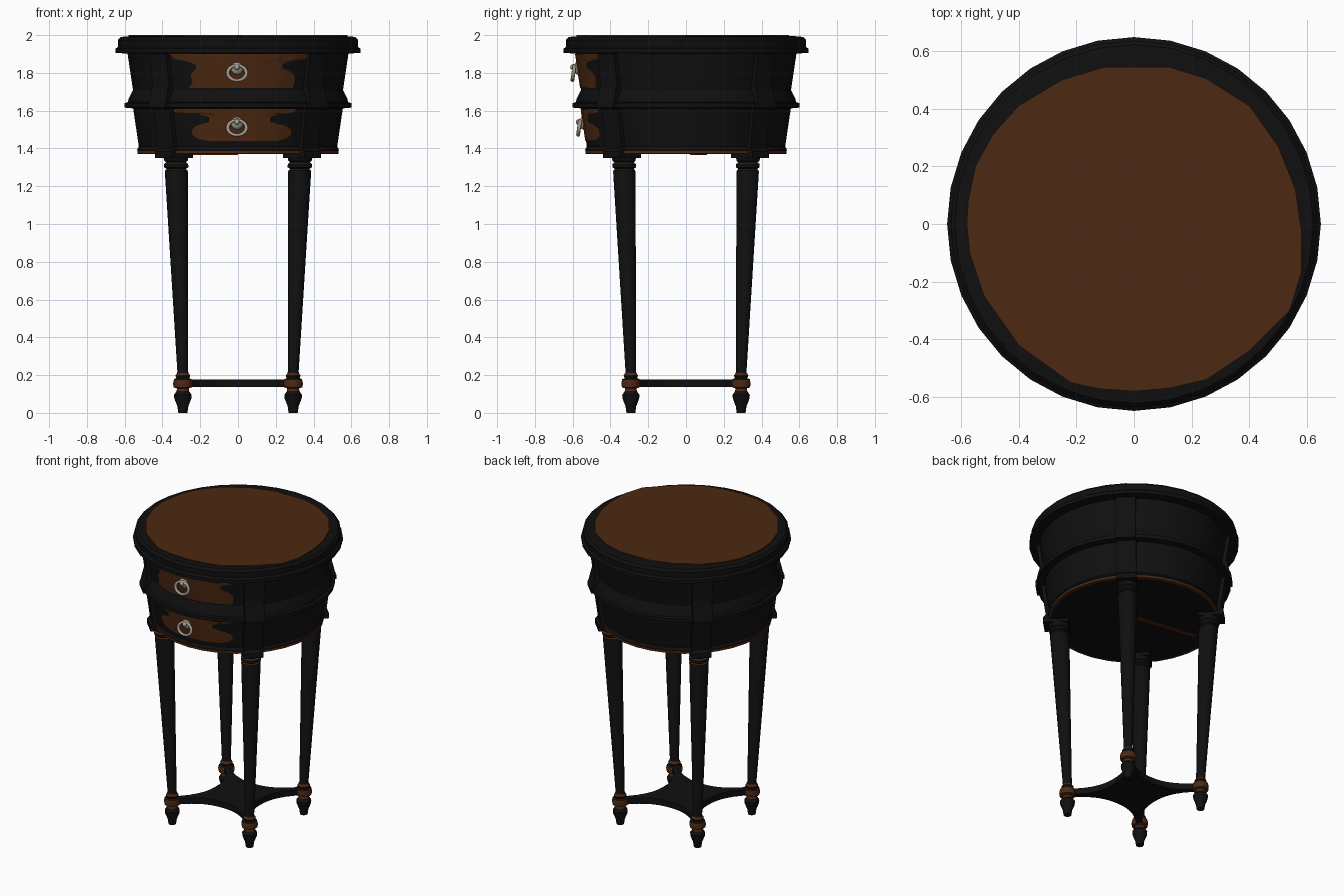
import bpy, bmesh, math
from mathutils import Matrix

if "Cube" in bpy.data.objects:
    bpy.data.objects.remove(bpy.data.objects["Cube"])


def material(name, rgb):
    m = bpy.data.materials.new(name)
    m.diffuse_color = (*rgb, 1)
    m.use_nodes = True
    m.node_tree.nodes["Principled BSDF"].inputs["Base Color"].default_value = m.diffuse_color
    return m


BLACK = material("black_paint", (0.005, 0.005, 0.005))
BROWN = material("brown_wood", (0.075, 0.022, 0.006))
SILVER = material("aged_silver", (0.36, 0.34, 0.28))
SIDES = 32


def finish(name, bm, mats=(BLACK,), recalc=True):
    if recalc:
        bmesh.ops.recalc_face_normals(bm, faces=bm.faces)
    me = bpy.data.meshes.new(name)
    bm.to_mesh(me)
    bm.free()
    for m in mats:
        me.materials.append(m)
    me.shade_smooth()
    me.set_sharp_from_angle(angle=math.radians(30))
    ob = bpy.data.objects.new(name, me)
    bpy.context.collection.objects.link(ob)
    return ob


def lathe(name, profile, sides, centre=lambda z: (0, 0), mats=(BLACK, BROWN)):
    """profile rows are (radius, z, material of the band up to the next row)"""
    bm = bmesh.new()
    rings = []
    for r, z, _ in profile:
        cx, cy = centre(z)
        rings.append([bm.verts.new((cx + r * math.cos(2 * math.pi * i / sides),
                                    cy + r * math.sin(2 * math.pi * i / sides), z))
                      for i in range(sides)])
    for k in range(len(rings) - 1):
        for i in range(sides):
            j = (i + 1) % sides
            f = bm.faces.new((rings[k][i], rings[k][j], rings[k + 1][j], rings[k + 1][i]))
            f.material_index = profile[k][2]
    bm.faces.new(rings[0]).material_index = 0
    bm.faces.new(rings[-1]).material_index = 0
    return finish(name, bm, mats)


def prism(name, pts, z0, z1, mats=(BLACK,)):
    bm = bmesh.new()
    f = bm.faces.new([bm.verts.new((x, y, z0)) for x, y in pts])
    up = bmesh.ops.extrude_face_region(bm, geom=[f])["geom"]
    bmesh.ops.translate(bm, vec=(0, 0, z1 - z0),
                        verts=[v for v in up if isinstance(v, bmesh.types.BMVert)])
    return finish(name, bm, mats)


# Round case: bottom rim, lower drawer tier, middle band, upper drawer tier
lathe("case", [(0.515, 1.37, 1), (0.532, 1.372, 1), (0.532, 1.388, 0), (0.535, 1.392, 0),
               (0.525, 1.41, 0), (0.555, 1.612, 0), (0.60, 1.616, 0), (0.60, 1.64, 0),
               (0.583, 1.645, 0), (0.578, 1.665, 0), (0.556, 1.71, 0), (0.586, 1.91, 0)], SIDES)

# Table top with moulded edge
lathe("table_top", [(0.58, 1.903, 0), (0.648, 1.905, 0), (0.648, 1.928, 0), (0.634, 1.938, 0),
                    (0.636, 1.975, 0), (0.622, 1.99, 0), (0.58, 1.994, 0)], SIDES)

# Worn brown panel on the top
prism("top_panel", [(-.58, 0), (-.575, .08), (-.55, .2), (-.49, .31), (-.4, .41), (-.25, .5),
                    (-.1, .545), (.12, .545), (.25, .505), (.4, .41), (.5, .27), (.56, .12),
                    (.58, -.02), (.58, -.17), (.54, -.3), (.4, -.44), (.25, -.54), (.12, -.57),
                    (0, -.58), (-.12, -.572), (-.22, -.55), (-.4, -.42), (-.52, -.25),
                    (-.57, -.1)], 1.993, 2.0, (BROWN,))

# Brown streak on the underside
prism("underside_streak", [(0, 0.02), (0, 0.05), (-0.42, 0.11), (-0.42, 0.08)],
      1.365, 1.371, (BROWN,))


def surface_y(x, r):
    """front depth of the faceted case at x for corner radius r"""
    step = 2 * math.pi / SIDES
    a = math.asin(x / r)
    off = (a % step) - step / 2
    rr = r * math.cos(step / 2) / math.cos(off)
    return -math.sqrt(rr * rr - x * x) - 0.004


def drawer_patch(name, rows, z0, r0, z1, r1):
    """rows are (left x, right x, z) laid on the conical drawer front"""
    bm = bmesh.new()
    n = 24
    grid = []
    for xl, xr, z in rows:
        r = r0 + (r1 - r0) * (z - z0) / (z1 - z0)
        xs = [xl + (xr - xl) * i / n for i in range(n + 1)]
        grid.append([bm.verts.new((x, surface_y(x, r), z)) for x in xs])
    for a, b in zip(grid, grid[1:]):
        for i in range(n):
            bm.faces.new((b[i], b[i + 1], a[i + 1], a[i]))
    # rows run top to bottom, so this winding faces the front
    return finish(name, bm, (BROWN,), recalc=False)


drawer_patch("upper_drawer_panel",
             [(-.36, .37, 1.9), (-.34, .37, 1.875), (-.27, .27, 1.86), (-.225, .235, 1.845),
              (-.22, .235, 1.825), (-.24, .28, 1.805), (-.25, .30, 1.785), (-.24, .30, 1.75),
              (-.26, .29, 1.72)], 1.71, 0.556, 1.91, 0.586)
drawer_patch("lower_drawer_panel",
             [(-.34, .31, 1.61), (-.34, .30, 1.592), (-.2, .2, 1.58), (-.15, .17, 1.565),
              (-.155, .17, 1.54), (-.22, .25, 1.52), (-.245, .28, 1.50), (-.24, .28, 1.47),
              (-.21, .25, 1.45), (-.16, .21, 1.44)], 1.41, 0.525, 1.612, 0.555)

# Ring pulls with a round boss
for tier, z, y in (("upper", 1.825, -0.572), ("lower", 1.535, -0.542)):
    bm = bmesh.new()
    bmesh.ops.create_uvsphere(bm, u_segments=16, v_segments=10, radius=1,
                              matrix=Matrix.Translation((-0.005, y, z)) @
                              Matrix.Diagonal((0.033, 0.022, 0.035, 1)))
    bmesh.ops.create_uvsphere(bm, u_segments=12, v_segments=8, radius=0.015,
                              matrix=Matrix.Translation((-0.005, y - 0.026, z + 0.005)))
    finish(tier + "_pull_boss", bm, (SILVER,))
    bpy.ops.mesh.primitive_torus_add(major_radius=0.049, minor_radius=0.010, major_segments=28,
                                     minor_segments=8, location=(-0.005, y - 0.024, z - 0.025),
                                     rotation=(math.radians(82), 0, 0))
    ring = bpy.context.object
    ring.name = tier + "_pull_ring"
    ring.scale = (1, 0.82, 1)
    ring.data.materials.append(SILVER)
    ring.data.shade_smooth()

# Pilasters on the four diagonals: (outer radius, z) profile swept across the width
PILASTER = [(0.40, 1.35), (0.56, 1.35), (0.56, 1.385), (0.543, 1.40), (0.571, 1.61),
            (0.607, 1.614), (0.607, 1.642), (0.598, 1.66), (0.59, 1.70), (0.578, 1.74),
            (0.602, 1.91), (0.40, 1.91)]
# Leg profile: brown on the turned rings, black on the shaft and foot
LEG = [(0.024, 0, 0), (0.029, 0.035, 0), (0.045, 0.075, 0), (0.047, 0.095, 0),
       (0.033, 0.115, 1), (0.031, 0.13, 1), (0.048, 0.135, 1), (0.052, 0.155, 1),
       (0.047, 0.178, 0), (0.034, 0.184, 0), (0.039, 0.197, 1), (0.03, 0.212, 0),
       (0.0285, 0.22, 0), (0.061, 1.275, 0), (0.058, 1.285, 1), (0.05, 1.291, 0),
       (0.064, 1.30, 0), (0.064, 1.318, 1), (0.052, 1.325, 0), (0.062, 1.335, 0),
       (0.066, 1.352, 1), (0.06, 1.36, 0), (0.06, 1.375, 0)]

for sx, sy, where in ((-1, -1, "front_left"), (1, -1, "front_right"),
                      (-1, 1, "back_left"), (1, 1, "back_right")):
    def lean(z, sx=sx, sy=sy):
        d = 0.292 + 0.035 * max(0, z - 0.2) / 1.1
        return sx * d, sy * d
    lathe(where + "_leg", LEG, 14, lean)

    bm = bmesh.new()
    f = bm.faces.new([bm.verts.new((r, -0.062, z)) for r, z in PILASTER])
    up = bmesh.ops.extrude_face_region(bm, geom=[f])["geom"]
    bmesh.ops.translate(bm, vec=(0, 0.124, 0),
                        verts=[v for v in up if isinstance(v, bmesh.types.BMVert)])
    bm.transform(Matrix.Rotation(math.atan2(sy, sx), 4, 'Z'))
    finish(where + "_pilaster", bm)

# Concave four-pointed stretcher shelf between the legs
outline = []
for q in range(4):
    c, s = math.cos(q * math.pi / 2), math.sin(q * math.pi / 2)
    for i in range(15):
        t = -1 + 2 * i / 14
        x, y = 0.272 * t, -(0.165 + 0.135 * abs(t) ** 2.3)
        outline.append((c * x - s * y, s * x + c * y))
prism("stretcher_shelf", outline, 0.136, 0.176)
